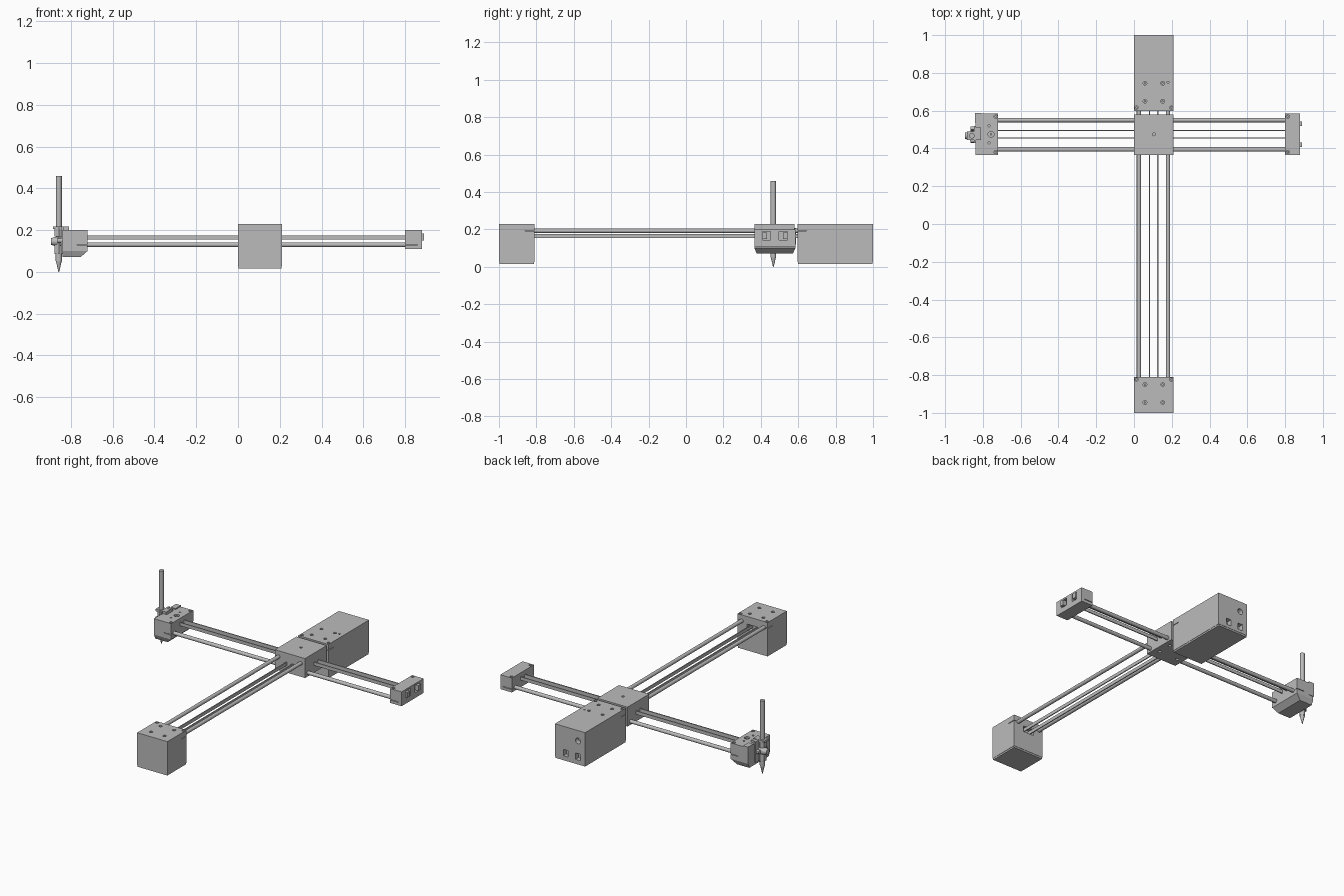
import bpy, bmesh
from mathutils import Matrix, Vector

if "Cube" in bpy.data.objects:
    bpy.data.objects.remove(bpy.data.objects["Cube"])


def make_material(name, value):
    m = bpy.data.materials.new(name)
    m.use_nodes = True
    colour = (value, value, value, 1)
    m.diffuse_color = colour
    m.node_tree.nodes["Principled BSDF"].inputs["Base Color"].default_value = colour
    return m


GREY = make_material("plain grey", 0.5)


def box(bm, x0, x1, y0, y1, z0, z1):
    size = Vector((x1 - x0, y1 - y0, z1 - z0))
    mid = Vector((x0 + x1, y0 + y1, z0 + z1)) / 2
    bmesh.ops.create_cube(bm, size=1, matrix=Matrix.Translation(mid) @ Matrix.Diagonal((*size, 1)))


def tube(bm, start, end, r0, r1=None, sides=20):
    a, b = Vector(start), Vector(end)
    turn = (b - a).to_track_quat('Z', 'Y').to_matrix().to_4x4()
    bmesh.ops.create_cone(bm, cap_ends=True, segments=sides, radius1=r0,
                          radius2=r0 if r1 is None else r1, depth=(b - a).length,
                          matrix=Matrix.Translation((a + b) / 2) @ turn)


def finish(name, bm, smooth=False):
    bmesh.ops.recalc_face_normals(bm, faces=bm.faces)
    mesh = bpy.data.meshes.new(name)
    bm.to_mesh(mesh)
    bm.free()
    mesh.materials.append(GREY)
    ob = bpy.data.objects.new(name, mesh)
    bpy.context.collection.objects.link(ob)
    if smooth:
        bpy.ops.object.select_all(action='DESELECT')
        ob.select_set(True)
        bpy.context.view_layer.objects.active = ob
        bpy.ops.object.shade_smooth_by_angle()
    return ob


def carve(ob, bm):
    # Subtract the cutter and bake the result
    cutter = finish("cutter", bm)
    cutter.hide_render = True
    mod = ob.modifiers.new("cut", 'BOOLEAN')
    mod.operation, mod.solver, mod.object = 'DIFFERENCE', 'EXACT', cutter
    graph = bpy.context.evaluated_depsgraph_get()
    mesh = bpy.data.meshes.new_from_object(ob.evaluated_get(graph))
    ob.modifiers.clear()
    ob.data = mesh
    bpy.data.objects.remove(cutter)


def simple_box(name, *size):
    bm = bmesh.new()
    box(bm, *size)
    return finish(name, bm)


def screw_holes(bm, points, top, r):
    # A ring-shaped gap leaves a screw head standing in each hole
    for x, y in points:
        tube(bm, (x, y, top - 0.015), (x, y, top + 0.01), r, sides=16)


def screws(name, points, top, r):
    bm = bmesh.new()
    for x, y in points:
        tube(bm, (x, y, top - 0.02), (x, y, top - 0.004), r * 0.65, sides=12)
    finish(name, bm, True)


TOP, X0, X1 = 0.23, 0.0, 0.21
Y0, Y1 = 0.365, 0.585
Y_ROD, X_ROD = 0.193, 0.13

# Front motor housing
front = simple_box("front_housing", X0, X1, -1, -0.81, 0.026, TOP)
simple_box("front_base_plate", X0 + 0.002, X1 - 0.002, -0.998, -0.812, 0.016, 0.027)
motor = [(x, y) for x in (0.058, 0.152) for y in (-0.945, -0.85)]
corner = [(0.013, -0.823), (0.197, -0.823)]
cut = bmesh.new()
screw_holes(cut, motor, TOP, 0.01)
screw_holes(cut, corner, TOP, 0.009)
box(cut, 0.068, 0.142, -0.84, -0.8, 0.145, 0.182)
for x in (X0, X1):
    box(cut, x - 0.015, x + 0.015, -0.86, -0.8, 0.191, 0.195)
carve(front, cut)
screws("front_screws", motor + corner, TOP, 0.009)

# Rear motor and electronics housing
rear = simple_box("rear_housing", X0, X1, 0.597, 1, 0.026, TOP)
simple_box("rear_base_plate", X0 + 0.002, X1 - 0.002, 0.599, 0.998, 0.016, 0.027)
motor = [(x, y) for x in (0.058, 0.152) for y in (0.65, 0.745)]
corner = [(0.013, 0.616), (0.197, 0.616)]
cut = bmesh.new()
screw_holes(cut, motor, TOP, 0.01)
screw_holes(cut, corner, TOP, 0.009)
tube(cut, (0.18, 0.75, 0.2), (0.18, 0.75, 0.25), 0.006, sides=12)
box(cut, 0.068, 0.142, 0.59, 0.63, 0.145, 0.182)
for x in (X0, X1):
    box(cut, x - 0.015, x + 0.015, 0.59, 0.645, 0.191, 0.195)
for x in (0.05, 0.135):
    box(cut, x - 0.017, x + 0.017, 0.97, 1.02, 0.045, 0.085)
tube(cut, (0.05, 0.97, 0.165), (0.05, 1.02, 0.165), 0.018)
carve(rear, cut)
screws("rear_screws", motor + corner, TOP, 0.009)

# Centre carriage carrying the cross arm
carriage = simple_box("carriage", X0, X1, Y0, 0.58, 0.108, TOP)
cut = bmesh.new()
tube(cut, (0.105, 0.475, 0.2), (0.105, 0.475, 0.25), 0.008)
for x in (0.04, 0.17):
    for y in (0.43, 0.52):
        tube(cut, (x, y, 0.1), (x, y, 0.125), 0.01)
carve(carriage, cut)

# Guide rods of both arms
bm = bmesh.new()
for x in (0.026, 0.18):
    tube(bm, (x, -0.83, Y_ROD), (x, 0.62, Y_ROD), 0.0115)
for y in (0.395, 0.55):
    tube(bm, (-0.74, y, X_ROD), (0.82, y, X_ROD), 0.0115)
finish("guide_rods", bm, True)

# Drive belts
bm = bmesh.new()
for x in (0.082, 0.126):
    box(bm, x - 0.003, x + 0.003, -0.85, 0.64, 0.154, 0.175)
finish("long_belts", bm)
bm = bmesh.new()
for y in (0.455, 0.495):
    box(bm, -0.74, 0.86, y - 0.003, y + 0.003, 0.154, 0.175)
finish("cross_belts", bm)

# Belt tension block on the left end of the cross arm
end = simple_box("tension_block", 0.8, 0.88, Y0, Y1, 0.11, 0.2)
points = [(0.814, 0.381), (0.814, 0.569)]
cut = bmesh.new()
screw_holes(cut, points, 0.2, 0.009)
for y in (0.43, 0.52):
    box(cut, 0.845, 0.9, y - 0.022, y + 0.022, 0.143, 0.19)
for y in (Y0, Y1):
    box(cut, 0.79, 0.86, y - 0.015, y + 0.015, 0.128, 0.132)
carve(end, cut)
screws("tension_screws", points, 0.2, 0.009)
bm = bmesh.new()
for y in (0.42, 0.53):
    box(bm, 0.84, 0.89, y - 0.012, y + 0.012, 0.15, 0.183)
finish("belt_clamps", bm)

# Tool head with a bevelled underside
bm = bmesh.new()
box(bm, -0.84, -0.72, Y0, Y1, 0.07, 0.2)
for v in bm.verts:
    if v.co.z < 0.1:
        v.co.y += 0.014 if v.co.y < 0.47 else -0.014
        v.co.x -= 0.034 if v.co.x > -0.78 else 0
bmesh.ops.bisect_plane(bm, geom=bm.verts[:] + bm.edges[:] + bm.faces[:],
                       plane_co=(0, 0, 0.1), plane_no=(0, 0, 1))
for v in bm.verts:
    if 0.09 < v.co.z < 0.11:
        v.co.y = Y0 if v.co.y < 0.47 else Y1
        v.co.x = -0.84 if v.co.x < -0.78 else -0.72
head = finish("tool_head", bm)
points = [(-0.732, 0.381), (-0.732, 0.569)]
cut = bmesh.new()
screw_holes(cut, points, 0.2, 0.009)
tube(cut, (-0.757, 0.475, 0.18), (-0.757, 0.475, 0.21), 0.016)
for y in (0.43, 0.52):
    tube(cut, (-0.767, y, 0.18), (-0.767, y, 0.21), 0.006, sides=12)
for y in (Y0, Y1):
    box(cut, -0.77, -0.71, y - 0.015, y + 0.015, 0.128, 0.132)
carve(head, cut)
screws("head_screws", points + [(-0.757, 0.475)], 0.2, 0.01)

# Lifting motor and its mounting ear behind the pen
bm = bmesh.new()
box(bm, -0.842, -0.808, 0.535, 0.588, 0.12, 0.207)
box(bm, -0.84, -0.81, 0.45, 0.51, 0.19, 0.214)
finish("lift_motor", bm)

# Pen holder: back plate, hexagonal collars and clamp knob
bm = bmesh.new()
box(bm, -0.848, -0.836, 0.43, 0.52, 0.085, 0.216)
box(bm, -0.885, -0.81, 0.445, 0.49, 0.205, 0.218)
for z0, z1 in ((0.17, 0.218), (0.085, 0.13)):
    tube(bm, (-0.858, 0.467, z0), (-0.858, 0.467, z1), 0.024, sides=6)
finish("pen_holder", bm)
bm = bmesh.new()
tube(bm, (-0.895, 0.467, 0.145), (-0.845, 0.467, 0.145), 0.016, 0.03, sides=12)
for y in (0.44, 0.505):
    tube(bm, (-0.865, y, 0.15), (-0.84, y, 0.15), 0.012, sides=12)
finish("clamp_knob", bm, True)

# Pen
bm = bmesh.new()
tube(bm, (-0.858, 0.467, 0.05), (-0.858, 0.467, 0.46), 0.0145)
tube(bm, (-0.858, 0.467, 0), (-0.858, 0.467, 0.055), 0.002, 0.0145)
tube(bm, (-0.858, 0.467, 0.053), (-0.858, 0.467, 0.09), 0.0155)
finish("pen", bm, True)
